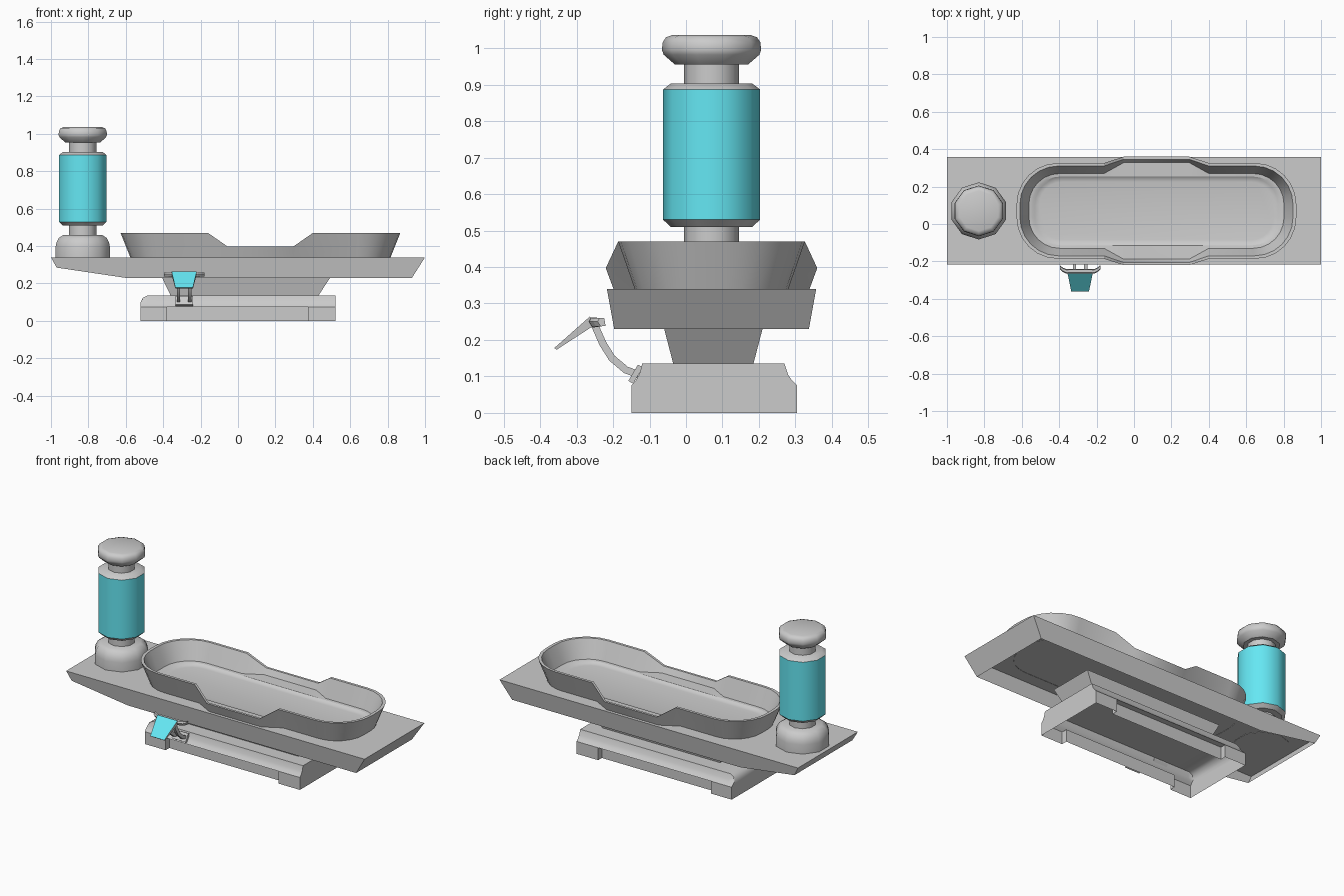
import bpy, bmesh
from math import sin, cos, pi, radians
from mathutils import Vector

if "Cube" in bpy.data.objects:
    bpy.data.objects.remove(bpy.data.objects["Cube"])

CY = 0.07   # depth centre of slab, tray and jar
TX = 0.12   # tray centre in x


def finish(name, bm, color=None, smooth=None):
    bmesh.ops.remove_doubles(bm, verts=bm.verts, dist=1e-5)
    bmesh.ops.recalc_face_normals(bm, faces=bm.faces)
    me = bpy.data.meshes.new(name)
    bm.to_mesh(me)
    bm.free()
    ob = bpy.data.objects.new(name, me)
    bpy.context.collection.objects.link(ob)
    if color:
        mat = bpy.data.materials.get("cyan") or bpy.data.materials.new("cyan")
        mat.diffuse_color = color
        mat.use_nodes = True
        mat.node_tree.nodes["Principled BSDF"].inputs["Base Color"].default_value = mat.diffuse_color
        me.materials.append(mat)
    if smooth:
        bpy.ops.object.select_all(action='DESELECT')
        ob.select_set(True)
        bpy.context.view_layer.objects.active = ob
        bpy.ops.object.shade_smooth_by_angle(angle=radians(smooth))
    return ob


def loft(name, rings, start=True, end=True, closed=True, **kw):
    """Skin a list of rings with equal point counts."""
    bm = bmesh.new()
    vs = [[bm.verts.new(p) for p in r] for r in rings]
    n = len(vs[0])
    for a, b in zip(vs, vs[1:]):
        for i in range(n if closed else n - 1):
            j = (i + 1) % n
            bm.faces.new((a[i], a[j], b[j], b[i]))
    if start:
        bm.faces.new(vs[0][::-1])
    if end:
        bm.faces.new(vs[-1])
    return finish(name, bm, **kw)


def lathe(name, profile, x, y, sides=10, **kw):
    rings = [[(x + r * sin(2 * pi * i / sides), y + r * cos(2 * pi * i / sides), z)
              for i in range(sides)] for r, z in profile]
    return loft(name, rings, **kw)


def rect(x0, x1, y0, y1, z):
    return [(x0, y0, z), (x1, y0, z), (x1, y1, z), (x0, y1, z)]


CYAN = (0.13, 0.8, 0.9, 1)


# Base: open-bottomed shell, rounded ends, lower edge set back between the feet
def base_ring(x, top, inset):
    front, back = -.15 + inset, .305 - inset
    pts = [(front, 0), (front, .075), (-.15, .075), (-.137, .09), (-.128, .105), (-.12, .135),
           (.27, .135), (.28, .105), (.29, .09), (.305, .075), (back, .075), (back, 0)]
    return [(x, y, min(z, top)) for y, z in pts]


loft("base", [base_ring(*s) for s in (
    (-.52, .1, 0), (-.51, .122, 0), (-.485, .135, 0), (-.38, .135, 0), (-.38, .135, .035),
    (.375, .135, .035), (.375, .135, 0), (.52, .135, 0))], closed=False, smooth=40)

# Pedestal flaring upward
loft("pedestal", [rect(-.36, .43, -.035, .185, .135), rect(-.415, .505, -.065, .215, .25)],
     start=False, end=False)

# Counter slab: convex block with a raked left end, hollow underneath
bm = bmesh.new()
for x, z, h in ((-1, .34, .287), (1, .34, .287), (-.97, .285, .277),
                (-.6, .23, .267), (.93, .23, .267)):
    for s in (-1, 1):
        bm.verts.new((x, CY + s * h, z))
bmesh.ops.convex_hull(bm, input=bm.verts)
bmesh.ops.dissolve_limit(bm, angle_limit=radians(1), verts=bm.verts, edges=bm.edges)
bm.normal_update()
bmesh.ops.delete(bm, geom=[f for f in bm.faces if f.normal.z < -.9], context='FACES_ONLY')
finish("counter_slab", bm)


# Tray: rounded loops with a lower, wider middle on both long sides
def tray_ring(hx, h, hm, z, zm, xi=.175, xo=.28, flat=.035):
    r = h - flat
    half = [(hx - r + r * cos(a * pi / 12), h - r + r * sin(a * pi / 12), z) for a in range(7)]
    half += [(xo, h, z), (xi, hm, zm)]
    half += [(-x, y, zz) for x, y, zz in reversed(half)]
    half += [(-x, -y, zz) for x, y, zz in half]
    return [(TX + x, CY + y, zz) for x, y, zz in half]


loft("tray", [tray_ring(.695, .21, .268, .338, .338),
              tray_ring(.748, .256, .290, .47, .397),
              tray_ring(.730, .240, .276, .47, .397),
              tray_ring(.682, .200, .258, .362, .362),
              tray_ring(.662, .184, .184, .360, .360, xi=.175, xo=.26),
              tray_ring(.650, .174, .174, .352, .352, xi=.175, xo=.26),
              tray_ring(.625, .155, .155, .348, .348, xi=.175, xo=.26)],
     start=False, smooth=30)

# Jar stack, ten-sided
JX = -.83
lathe("jar_foot", [(.153, .338), (.153, .395), (.148, .418), (.135, .443), (.112, .458)], JX, CY, smooth=40)
lathe("jar_lower_neck", [(.076, .45), (.076, .515)], JX, CY, smooth=40)
lathe("jar_bottom_rim", [(.112, .51), (.133, .53)], JX, CY, smooth=40)
lathe("jar_glass", [(.133, .53), (.133, .887)], JX, CY, start=False, end=False, color=CYAN, smooth=40)
lathe("jar_top_rim", [(.133, .887), (.112, .903)], JX, CY, smooth=40)
lathe("jar_upper_neck", [(.076, .9), (.076, .96)], JX, CY, smooth=40)
lathe("jar_knob", [(.1, .955), (.131, .982), (.136, .995), (.134, 1.016), (.125, 1.03), (.108, 1.036)],
      JX, CY, smooth=40)

# Lever: two curved prongs from the base
LX = -.288
path = [(-.13, .105), (-.165, .118), (-.203, .15), (-.228, .19), (-.25, .24)]
for side, s in (("left", -1), ("right", 1)):
    x = LX + s * .03
    rings = []
    for i, p in enumerate(path):
        t = Vector(path[min(i + 1, 4)]) - Vector(path[max(i - 1, 0)])
        n = Vector((-t.y, t.x)).normalized() * .01
        rings.append([(x + a * .009, p[0] + b * n.x, p[1] + b * n.y)
                      for a, b in ((-1, -1), (1, -1), (1, 1), (-1, 1))])
    loft(side + "_lever_prong", rings, smooth=40)

# Clip that holds the prongs
clip = [(-.158, .088), (-.145, .08), (-.118, .125), (-.132, .132)]
loft("lever_clip", [[(x, y, z) for y, z in clip] for x in (LX - .047, LX + .047)])

# Crossbar with swept-back ends
bar = [(-.275, .25), (-.265, .262), (-.238, .262), (-.23, .236), (-.258, .234)]
c = (-.254, .25)
rings = []
for dx, dy, k in ((-.108, .022, .8), (-.095, .01, .85), (-.075, 0, .9), (-.06, 0, 1),
                  (.06, 0, 1), (.075, 0, .9), (.095, .01, .85), (.108, .022, .8)):
    rings.append([(LX + dx, c[0] + (y - c[0]) * k * .6 + dy, c[1] + (z - c[1]) * k) for y, z in bar])
loft("lever_crossbar", rings)

# Cyan paddle face on a grey tapering back
top, tip = (.067, -.264, .264, .022), (.047, -.361, .178, .006)
loft("lever_paddle_back",
     [[(LX - w, y, z), (LX + w, y, z), (LX + w, y + t, z - t * .8), (LX - w, y + t, z - t * .8)]
      for w, y, z, t in (top, tip)])
loft("lever_paddle", [[(LX - w, y - .001, z + .001), (LX + w, y - .001, z + .001)]
                      for w, y, z, t in (top, tip)],
     start=False, end=False, closed=False, color=CYAN)
